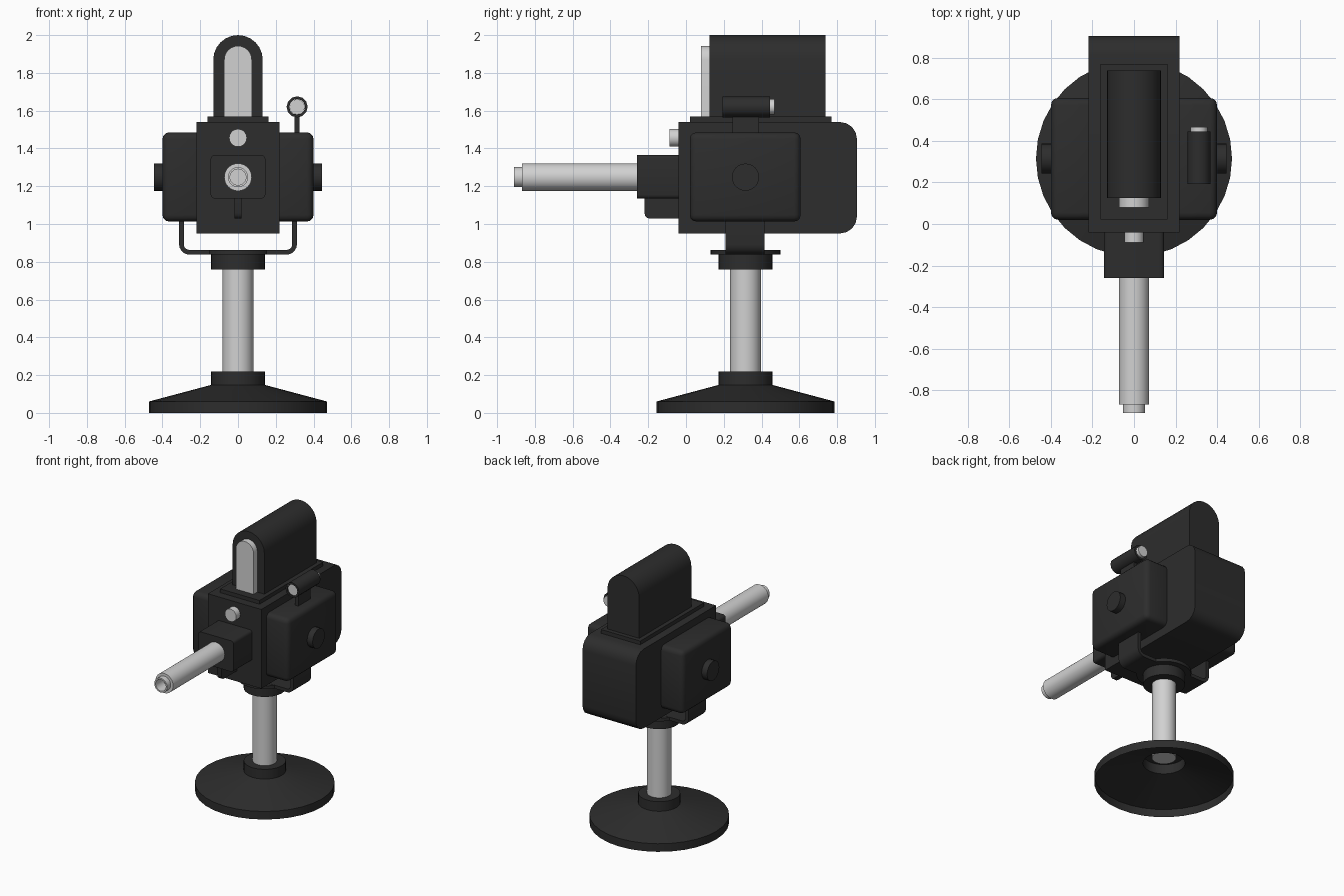
import bpy, bmesh, math

if "Cube" in bpy.data.objects:
    bpy.data.objects.remove(bpy.data.objects["Cube"])


def material(name, v):
    m = bpy.data.materials.new(name)
    m.diffuse_color = (v, v, v, 1)
    m.use_nodes = True
    m.node_tree.nodes["Principled BSDF"].inputs["Base Color"].default_value = m.diffuse_color
    return m


DARK = material("charcoal", 0.026)
LIGHT = material("pale grey", 0.64)
CY = 0.315  # y of the stand axis


def finish(bm, name, mat, smooth=True):
    bmesh.ops.recalc_face_normals(bm, faces=bm.faces)
    me = bpy.data.meshes.new(name)
    bm.to_mesh(me)
    bm.free()
    me.materials.append(mat)
    ob = bpy.data.objects.new(name, me)
    bpy.context.collection.objects.link(ob)
    if smooth:
        bpy.ops.object.select_all(action='DESELECT')
        ob.select_set(True)
        bpy.context.view_layer.objects.active = ob
        bpy.ops.object.shade_smooth_by_angle(angle=math.radians(32))
    return ob


def lathe(name, prof, axis, centre, mat, n=32):
    """Revolve (radius, position) points round an axis; radius 0 closes an end."""
    a, b = centre
    place = {'X': lambda u, v, h: (h, a + u, b + v),
             'Y': lambda u, v, h: (a + u, h, b + v),
             'Z': lambda u, v, h: (a + u, b + v, h)}[axis]
    bm = bmesh.new()
    rings = []
    for r, h in prof:
        if r == 0:
            rings.append([bm.verts.new(place(0, 0, h))] * n)
        else:
            rings.append([bm.verts.new(place(r * math.cos(2 * math.pi * i / n),
                                             r * math.sin(2 * math.pi * i / n), h))
                          for i in range(n)])
    for p, q in zip(rings, rings[1:]):
        for i in range(n):
            j = (i + 1) % n
            bm.faces.new(list(dict.fromkeys((p[i], p[j], q[j], q[i]))))
    return finish(bm, name, mat)


def cylinder(name, r, h0, h1, axis, centre, mat, n=32):
    return lathe(name, [(0, h0), (r, h0), (r, h1), (0, h1)], axis, centre, mat, n)


def prism(name, pts, axis, w0, w1, mat):
    """Extrude a (y,z) outline along X or an (x,z) outline along Y."""
    bm = bmesh.new()
    f = (lambda u, v, w: (w, u, v)) if axis == 'X' else (lambda u, v, w: (u, w, v))
    lo = [bm.verts.new(f(u, v, w0)) for u, v in pts]
    hi = [bm.verts.new(f(u, v, w1)) for u, v in pts]
    bm.faces.new(lo)
    bm.faces.new(hi)
    for i in range(len(pts)):
        j = (i + 1) % len(pts)
        bm.faces.new((lo[i], lo[j], hi[j], hi[i]))
    return finish(bm, name, mat)


def arc(u, v, r, a0, a1, n):
    return [(u + r * math.cos(math.radians(a0 + (a1 - a0) * i / n)),
             v + r * math.sin(math.radians(a0 + (a1 - a0) * i / n))) for i in range(n + 1)]


def box(name, x, y, z, mat, bevel=0, seg=3):
    bm = bmesh.new()
    bmesh.ops.create_cube(bm, size=1)
    for v in bm.verts:
        v.co = [(p[0] + p[1]) / 2 + c * (p[1] - p[0]) for p, c in zip((x, y, z), v.co)]
    if bevel:
        bmesh.ops.bevel(bm, geom=bm.edges[:], offset=bevel, segments=seg,
                        profile=0.5, affect='EDGES')
    return finish(bm, name, mat)


# stand: open-bottomed foot, pole, upper collar and flange
lathe("base_foot", [(0.472, 0), (0.472, 0.06), (0.142, 0.148), (0.142, 0.22), (0.08, 0.22)],
      'Z', (0, CY), DARK)
cylinder("pole", 0.082, 0.19, 0.78, 'Z', (0, CY), LIGHT)
cylinder("upper_collar", 0.142, 0.76, 0.842, 'Z', (0, CY), DARK)
cylinder("yoke_flange", 0.185, 0.838, 0.862, 'Z', (0, CY), DARK)

# U-shaped yoke strap
outer = [(-0.312, 1.06)] + arc(-0.257, 0.893, 0.055, 180, 270, 5) \
    + arc(0.257, 0.893, 0.055, 270, 360, 5) + [(0.312, 1.06)]
inner = [(0.287, 1.06)] + arc(0.257, 0.893, 0.03, 0, -90, 5) \
    + arc(-0.257, 0.893, 0.03, 270, 180, 5) + [(-0.287, 1.06)]
prism("yoke", outer + inner, 'Y', 0.21, 0.415, DARK)

# main body with rounded rear corners
prism("body", [(-0.04, 0.95)] + arc(0.815, 1.04, 0.09, -90, 0, 4)
      + arc(0.815, 1.45, 0.09, 0, 90, 4) + [(-0.04, 1.54)], 'X', -0.22, 0.22, DARK)

# side boxes and pivot knobs
for side, s in (("left", -1), ("right", 1)):
    box(side + "_side_box", sorted((s * 0.15, s * 0.4)), (0.02, 0.607), (1.013, 1.485), DARK, 0.035)
    cylinder(side + "_knob", 0.072, s * 0.39, s * 0.445, 'X', (CY, 1.248), DARK, 24)

# front block, lower fin, barrel and lamp
prism("front_block", arc(-0.125, 1.155, 0.02, 180, 270, 3) + arc(0.125, 1.155, 0.02, 270, 360, 3)
      + arc(0.125, 1.345, 0.02, 0, 90, 3) + arc(-0.125, 1.345, 0.02, 90, 180, 3),
      'Y', -0.26, -0.03, DARK)
prism("lower_fin", [(-0.03, 1.028), (-0.03, 1.15), (-0.22, 1.15)]
      + arc(-0.19, 1.058, 0.03, 180, 270, 3), 'X', -0.018, 0.018, DARK)
lathe("barrel", [(0, -0.25), (0.073, -0.25), (0.073, -0.868), (0.053, -0.868),
                 (0.053, -0.91), (0.042, -0.91), (0.042, -0.82), (0, -0.82)],
      'Y', (0, 1.248), LIGHT)
cylinder("front_lamp", 0.047, -0.088, -0.03, 'Y', (0, 1.456), LIGHT, 20)

# top housing on its plinth, with arched window
box("plinth", (-0.162, 0.162), (0.022, 0.77), (1.53, 1.568), DARK)


def arch(r, top):
    return [(r, 1.56)] + arc(0, top - r, r, 0, 180, 12) + [(-r, 1.56)]


prism("top_housing", arch(0.131, 2.0), 'Y', 0.124, 0.738, DARK)
prism("front_window", arch(0.073, 1.943), 'Y', 0.08, 0.14, LIGHT)

# small sight on a post
box("sight_post", (0.299, 0.326), (0.245, 0.387), (1.47, 1.585), DARK)
lathe("sight_tube", [(0.042, 0.445), (0.056, 0.445), (0.056, 0.192), (0.042, 0.192), (0.042, 0.445)],
      'Y', (0.313, 1.62), DARK, 12)
cylinder("sight_glass", 0.041, 0.2, 0.468, 'Y', (0.313, 1.62), LIGHT, 12)
